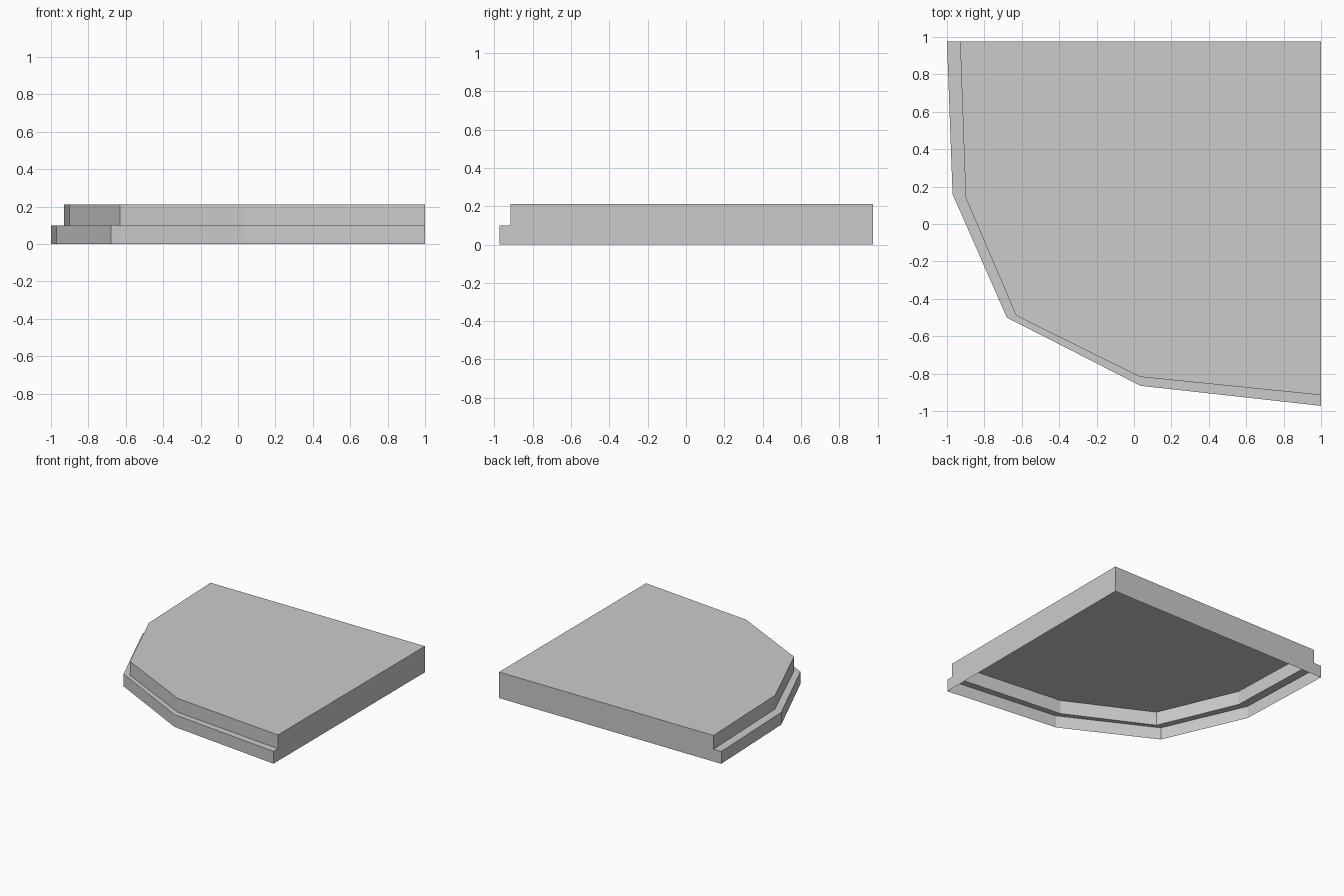
import bpy
import bmesh

old = bpy.data.objects.get("Cube")
if old:
    bpy.data.objects.remove(old, do_unlink=True)

grey = bpy.data.materials.new("light_grey")
grey.use_nodes = True
colour = (0.6, 0.6, 0.6, 1)
grey.diffuse_color = colour
grey.node_tree.nodes["Principled BSDF"].inputs["Base Color"].default_value = colour

# Faceted rim of the lower step and the upper step, from back to front
LOWER = [(-1, 0.975), (-0.97, 0.16), (-0.68, -0.5), (0.035, -0.865), (1, -0.972)]
UPPER = [(-0.93, 0.975), (-0.90, 0.14), (-0.63, -0.49), (0.03, -0.817), (1, -0.915)]
STEP, TOP = 0.1, 0.212
CORNER = (1, 0.975)

bm = bmesh.new()


def ring(points, z):
    return [bm.verts.new((x, y, z)) for x, y in points]


# Stepped rim: lower wall, ledge, upper wall
rings = [ring(LOWER, 0), ring(LOWER, STEP), ring(UPPER, STEP), ring(UPPER, TOP)]
for a, b in zip(rings, rings[1:]):
    for i in range(len(a) - 1):
        bm.faces.new((a[i], a[i + 1], b[i + 1], b[i]))

# Top surface and the two straight walls; the underside stays open
base_corner, top_corner = ring([CORNER], 0) + ring([CORNER], TOP)
bm.faces.new(rings[-1] + [top_corner])
bm.faces.new([base_corner] + [r[0] for r in rings] + [top_corner])
bm.faces.new([top_corner] + [r[-1] for r in reversed(rings)] + [base_corner])

bmesh.ops.recalc_face_normals(bm, faces=bm.faces)
mesh = bpy.data.meshes.new("stepped_corner_platform")
bm.to_mesh(mesh)
bm.free()
mesh.materials.append(grey)
platform = bpy.data.objects.new("stepped_corner_platform", mesh)
bpy.context.collection.objects.link(platform)
